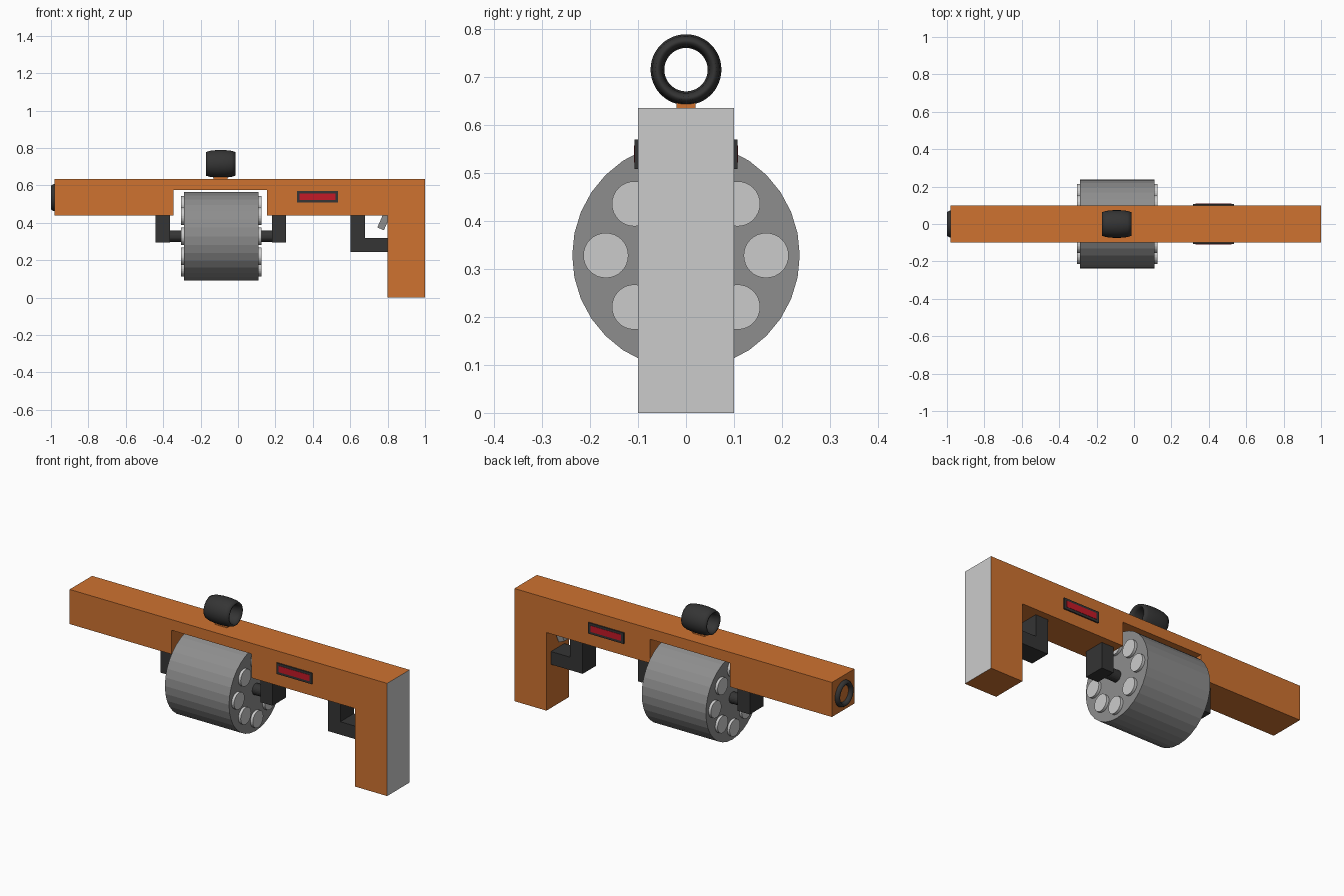
import bpy, bmesh
from math import cos, sin, pi, radians
from mathutils import Matrix

if "Cube" in bpy.data.objects:
    bpy.data.objects.remove(bpy.data.objects["Cube"])


def material(name, rgb):
    m = bpy.data.materials.new(name)
    m.diffuse_color = (*rgb, 1)
    m.use_nodes = True
    m.node_tree.nodes["Principled BSDF"].inputs["Base Color"].default_value = m.diffuse_color
    return m


ORANGE = material("orange", (0.62, 0.17, 0.03))
DARK = material("dark", (0.035, 0.035, 0.035))
STEEL = material("steel", (0.27, 0.27, 0.27))
RED = material("red", (0.55, 0.01, 0.02))
PALE = material("pale grey", (0.8, 0.8, 0.8))


def finish(bm, name, mat=None):
    bmesh.ops.recalc_face_normals(bm, faces=bm.faces)
    me = bpy.data.meshes.new(name)
    bm.to_mesh(me)
    bm.free()
    ob = bpy.data.objects.new(name, me)
    bpy.context.collection.objects.link(ob)
    if mat:
        me.materials.append(mat)
    return ob


def extrude(name, pts, half, mat=None):
    """Side profile (x, z) extruded across y."""
    bm = bmesh.new()
    face = bm.faces.new([bm.verts.new((x, -half, z)) for x, z in pts])
    new = bmesh.ops.extrude_face_region(bm, geom=[face])["geom"]
    verts = [v for v in new if isinstance(v, bmesh.types.BMVert)]
    bmesh.ops.translate(bm, verts=verts, vec=(0, 2 * half, 0))
    return finish(bm, name, mat)


def box(name, x0, x1, z0, z1, half, mat=None):
    return extrude(name, [(x0, z0), (x1, z0), (x1, z1), (x0, z1)], half, mat)


def cylinder(name, x0, x1, y, z, r, sides, mat=None):
    bm = bmesh.new()
    m = Matrix.Translation(((x0 + x1) / 2, y, z)) @ Matrix.Rotation(pi / 2, 4, 'Y')
    bmesh.ops.create_cone(bm, cap_ends=True, segments=sides, radius1=r,
                          radius2=r, depth=x1 - x0, matrix=m)
    return finish(bm, name, mat)


def ring(name, x, z, major, thick, length, mat):
    """Torus around the x axis, stretched along its axis."""
    bm = bmesh.new()
    n, k = 48, 12
    grid = []
    for i in range(n):
        a = 2 * pi * i / n
        row = []
        for j in range(k):
            b = 2 * pi * (j + 0.5) / k
            r = major + thick * cos(b)
            row.append(bm.verts.new((x + length * sin(b), r * cos(a), z + r * sin(a))))
        grid.append(row)
    for i in range(n):
        for j in range(k):
            p, q, j2 = grid[i], grid[(i + 1) % n], (j + 1) % k
            bm.faces.new((p[j], q[j], q[j2], p[j2]))
    ob = finish(bm, name, mat)
    for f in ob.data.polygons:
        f.use_smooth = True
    return ob


# Body with barrel, drum notch and grip; the rear face is pale
body = extrude("body", [(-0.98, 0.635), (1, 0.635), (1, 0), (0.8, 0), (0.8, 0.44),
                        (0.155, 0.44), (0.155, 0.575), (-0.345, 0.575),
                        (-0.345, 0.44), (-0.98, 0.44)], 0.1, ORANGE)
body.data.materials.append(PALE)
for f in body.data.polygons:
    if f.normal.x > 0.9 and f.center.x > 0.99:
        f.material_index = 1

# Drum, axle and the brackets that hold it
cylinder("drum", -0.29, 0.11, 0, 0.328, 0.237, 32, STEEL)
cylinder("axle", -0.38, 0.2, 0, 0.328, 0.031, 24, DARK)
box("front_bracket", -0.44, -0.363, 0.295, 0.445, 0.06, DARK)
box("rear_bracket", 0.182, 0.257, 0.295, 0.445, 0.06, DARK)

# Chamber plugs showing at both drum ends
for i in range(8):
    a = radians(45 * i)
    d = 0.152 if i % 2 else 0.167
    cylinder("chamber_plug", -0.305, 0.125, d * cos(a), 0.328 + d * sin(a), 0.047, 32)

# Trigger and guard
extrude("trigger_guard", [(0.602, 0.445), (0.602, 0.245), (0.8, 0.245), (0.8, 0.318),
                          (0.68, 0.318), (0.68, 0.445)], 0.06, DARK)
extrude("trigger", [(0.745, 0.375), (0.78, 0.36), (0.815, 0.44), (0.78, 0.455)],
        0.02, STEEL)

# Sight, its post and the muzzle ring
ring("sight", -0.0925, 0.715, 0.0595, 0.0148, 0.081, DARK)
box("sight_post", -0.13, -0.055, 0.63, 0.652, 0.02, ORANGE)
ring("muzzle_ring", -0.96, 0.535, 0.0595, 0.0155, 0.0415, DARK)

# Red side panels in dark frames
box("panel_frame", 0.315, 0.535, 0.508, 0.57, 0.107, DARK)
box("panel_light", 0.33, 0.521, 0.522, 0.557, 0.1085, RED)
